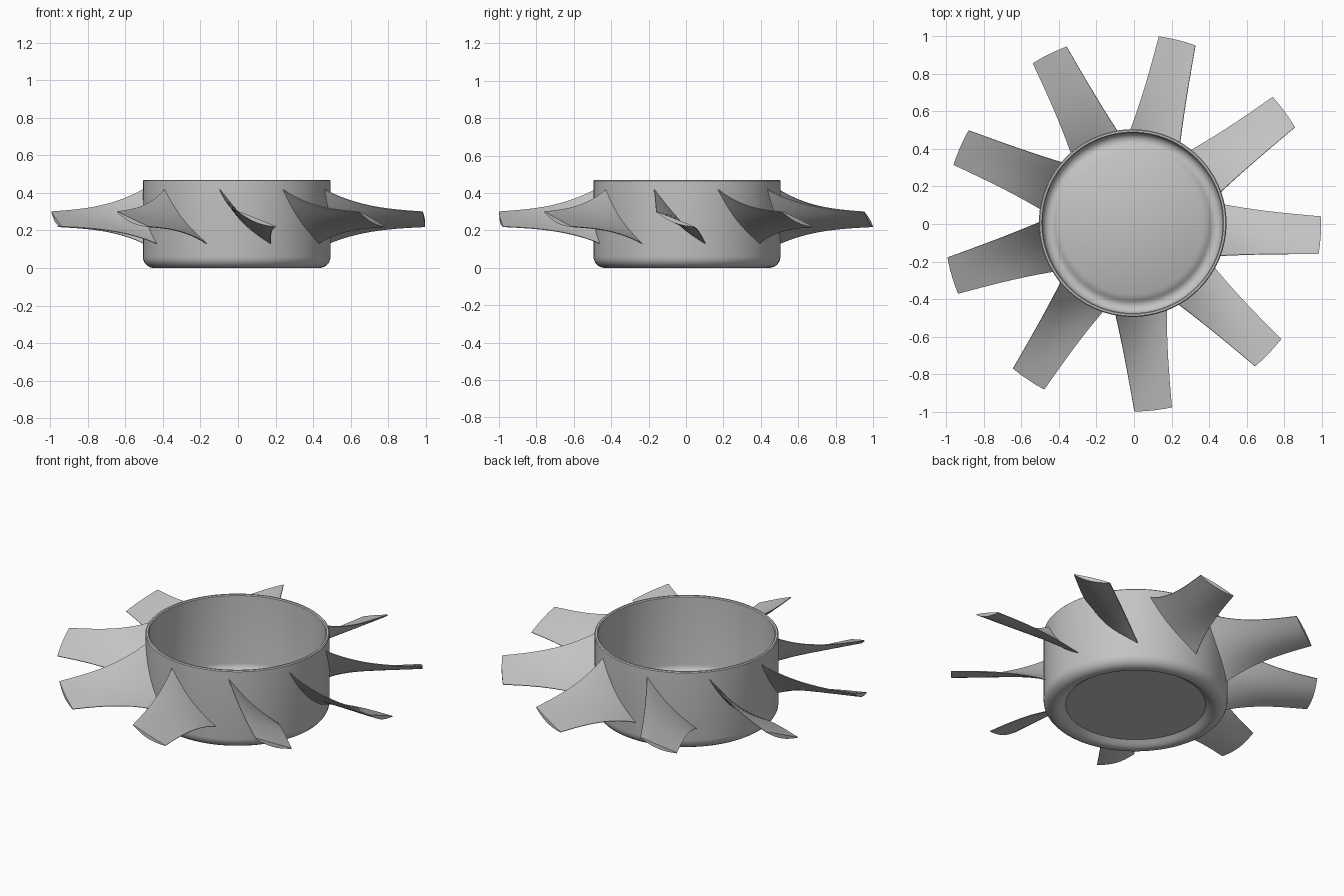
import bpy
import bmesh
import math
from mathutils import Matrix, Vector

cube = bpy.data.objects.get("Cube")
if cube:
    bpy.data.objects.remove(cube, do_unlink=True)

CENTRE = Vector((-0.007, 0.005, 0))
BLADES = 9
TIP = 1.004
ROOT = 0.488

grey = bpy.data.materials.new("light_grey")
grey.use_nodes = True
colour = (0.55, 0.55, 0.55, 1)
grey.diffuse_color = colour
grey.node_tree.nodes["Principled BSDF"].inputs["Base Color"].default_value = colour


def finish(bm, name, angle):
    """Turn a bmesh into a smooth shaded object."""
    bmesh.ops.recalc_face_normals(bm, faces=bm.faces)
    mesh = bpy.data.meshes.new(name)
    bm.to_mesh(mesh)
    bm.free()
    mesh.materials.append(grey)
    obj = bpy.data.objects.new(name, mesh)
    bpy.context.collection.objects.link(obj)
    obj.location = CENTRE
    bpy.ops.object.select_all(action='DESELECT')
    obj.select_set(True)
    bpy.context.view_layer.objects.active = obj
    bpy.ops.object.shade_smooth_by_angle(angle=math.radians(angle))
    return obj


def arc(cx, cz, radius, start, end, steps=8):
    """Points along an arc in the radius-height plane."""
    angles = [math.radians(start + (end - start) * i / steps) for i in range(steps + 1)]
    return [(cx + radius * math.cos(a), cz + radius * math.sin(a)) for a in angles]


# Hub: thin-walled cup with a rolled bottom rim and a raised floor
outside = [(0, 0.03), (0.38, 0.03)] + arc(0.44, 0.06, 0.06, 225, 360)
rim = [(0.5, 0.465), (0.495, 0.47), (0.485, 0.47), (0.48, 0.465)]
inside = arc(0.44, 0.06, 0.04, 360, 225) + [(0.38, 0.052), (0, 0.052)]
bm = bmesh.new()
verts = [bm.verts.new((r, 0, z)) for r, z in outside + rim + inside]
edges = [bm.edges.new(pair) for pair in zip(verts, verts[1:])]
bmesh.ops.spin(bm, geom=verts + edges, cent=(0, 0, 0), axis=(0, 0, 1),
               angle=math.tau, steps=96, use_duplicate=False)
bmesh.ops.remove_doubles(bm, verts=bm.verts, dist=0.0005)
finish(bm, "hub", 35)


def section(radius, points=10):
    """Thin cambered blade section wrapped on a cylinder of the given radius."""
    u = (radius - ROOT) / (TIP - ROOT)
    flare = (1 - u) ** 3
    high = Vector((-0.165 - 0.01 * flare, 0.30 + 0.035 * (1 - u) + 0.09 * flare))
    low = Vector((0.035 + 0.045 * (1 - u) + 0.02 * flare,
                  0.22 - 0.025 * (1 - u) - 0.07 * flare))
    chord = (low - high).normalized()
    normal = Vector((-chord.y, chord.x))
    upper, lower = [], []
    for i in range(points + 1):
        t = i / points
        bow = math.sin(math.pi * t)
        middle = high.lerp(low, t) - normal * bow * (0.008 + 0.016 * (1 - u))
        half = 0.002 + 0.009 * bow
        upper.append(middle + normal * half)
        lower.append(middle - normal * half)
    return [Vector((math.sqrt(radius ** 2 - p.x ** 2), p.x, p.y))
            for p in upper + lower[::-1]]


# Blades: twisted and flared into the hub, repeated round the axis
STATIONS = 14
for n in range(BLADES):
    turn = Matrix.Rotation(math.tau * n / BLADES, 3, 'Z')
    bm = bmesh.new()
    rings = []
    for s in range(STATIONS + 1):
        radius = ROOT + (TIP - ROOT) * (s / STATIONS) ** 1.4
        rings.append([bm.verts.new(turn @ p) for p in section(radius)])
    for a, b in zip(rings, rings[1:]):
        for i in range(len(a)):
            j = (i + 1) % len(a)
            bm.faces.new((a[i], a[j], b[j], b[i]))
    # End caps as strips between upper and lower skins
    for ring in (rings[0], rings[-1]):
        last = len(ring) - 1
        for i in range(len(ring) // 2 - 1):
            bm.faces.new((ring[i], ring[i + 1], ring[last - i - 1], ring[last - i]))
    finish(bm, f"blade_{n + 1}", 40)
